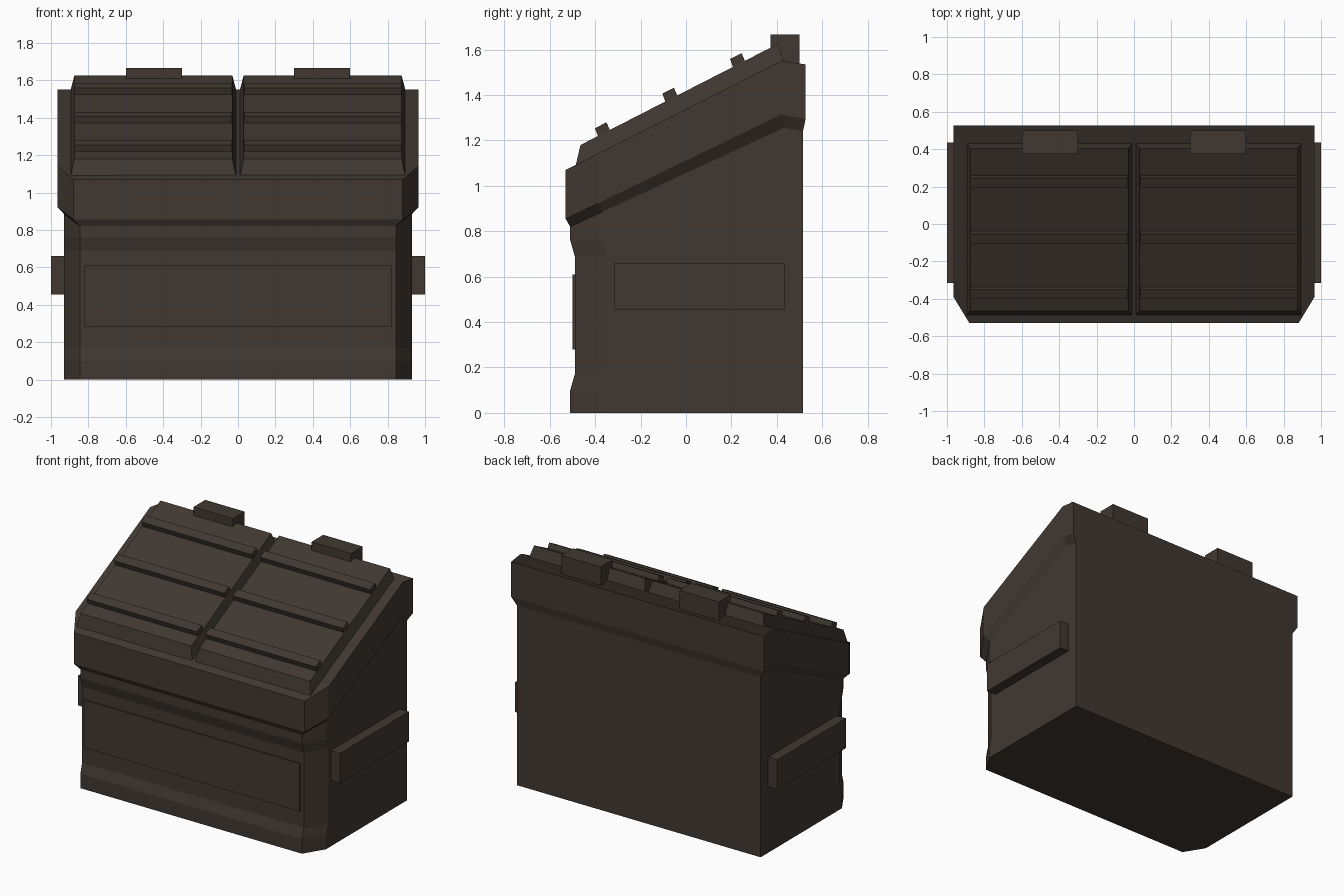
import bpy
import bmesh

cube = bpy.data.objects.get("Cube")
if cube:
    bpy.data.objects.remove(cube, do_unlink=True)

# Single painted-metal colour
COLOR = (0.052, 0.040, 0.031, 1.0)
paint = bpy.data.materials.new("dark_brown_paint")
paint.use_nodes = True
paint.diffuse_color = COLOR
bsdf = next(n for n in paint.node_tree.nodes if n.type == "BSDF_PRINCIPLED")
bsdf.inputs["Base Color"].default_value = COLOR
bsdf.inputs["Roughness"].default_value = 0.8


def loft(name, rings):
    """Skin a stack of equal-length rings and cap both ends."""
    bm = bmesh.new()
    rows = [[bm.verts.new(p) for p in ring] for ring in rings]
    n = len(rows[0])
    for a, b in zip(rows, rows[1:]):
        for i in range(n):
            j = (i + 1) % n
            bm.faces.new((a[i], a[j], b[j], b[i]))
    bm.faces.new(rows[0][::-1])
    bm.faces.new(rows[-1])
    bmesh.ops.recalc_face_normals(bm, faces=bm.faces)
    mesh = bpy.data.meshes.new(name)
    bm.to_mesh(mesh)
    bm.free()
    mesh.materials.append(paint)
    obj = bpy.data.objects.new(name, mesh)
    bpy.context.collection.objects.link(obj)
    return obj


def box(name, x, y, z):
    return loft(name, [[(x[0], y[0], h), (x[1], y[0], h), (x[1], y[1], h), (x[0], y[1], h)] for h in z])


def outline(half, heights):
    """Mirror a half outline (front to back) into a full ring."""
    pts = [(x, y, z) for (x, y), z in zip(half, heights)]
    return pts + [(-x, y, z) for x, y, z in reversed(pts)]


def body_half(front):
    return [(0.845, front), (0.93, front + 0.14), (0.93, 0.43), (0.93, 0.515)]


# Bin body with recessed front
levels = [(0, -0.51), (0.10, -0.51), (0.17, -0.49), (0.69, -0.49), (0.76, -0.51)]
rings = [outline(body_half(front), [z] * 4) for z, front in levels]
rings.append(outline(body_half(-0.51), [0.82, 0.885, 1.255, 1.24]))
loft("bin_body", rings)

# Sloped collar around the mouth, flaring out from the body
rim_half = [(0.88, -0.53), (0.965, -0.39), (0.965, 0.42), (0.965, 0.527)]
loft("collar", [
    outline(body_half(-0.51), [0.82, 0.885, 1.255, 1.24]),
    outline(rim_half, [0.855, 0.922, 1.315, 1.295]),
    outline(rim_half, [1.07, 1.141, 1.55, 1.535]),
])

# Raised front panel
box("front_panel", (-0.82, 0.82), (-0.50, -0.48), (0.28, 0.61))


def lid_top(y):
    return 1.18 + (y + 0.465) * 0.512


def slab(name, x_low, x_high, low, high):
    """Sloped slab; low and high hold front and back (y, z) points."""
    def ring(x, p):
        return [(x[0], *p[0]), (x[1], *p[0]), (x[1], *p[1]), (x[0], *p[1])]
    return loft(name, [ring(x_low, low), ring(x_high, high)])


for side, s in (("left", 1), ("right", -1)):
    # Lid with tapered edges
    slab(side + "_lid", (0.01 * s, 0.895 * s), (0.03 * s, 0.875 * s),
         ((-0.487, 1.085), (0.43, 1.548)), ((-0.465, 1.18), (0.405, lid_top(0.405))))
    # Cross ribs standing square to the lid slope
    for i, y in enumerate((-0.385, -0.088, 0.21)):
        z = lid_top(y)
        slab(f"{side}_lid_rib_{i + 1}", (0.032 * s, 0.873 * s), (0.032 * s, 0.873 * s),
             ((y, z - 0.01), (y + 0.053, z + 0.017)),
             ((y - 0.016, z + 0.033), (y + 0.035, z + 0.059)))
    # Hinge block and fork pocket
    box(side + "_hinge", (0.30 * s, 0.60 * s), (0.373, 0.50), (1.52, 1.667))
    box(side + "_fork_pocket", (0.91 * s, 1.0 * s), (-0.315, 0.435), (0.455, 0.66))
